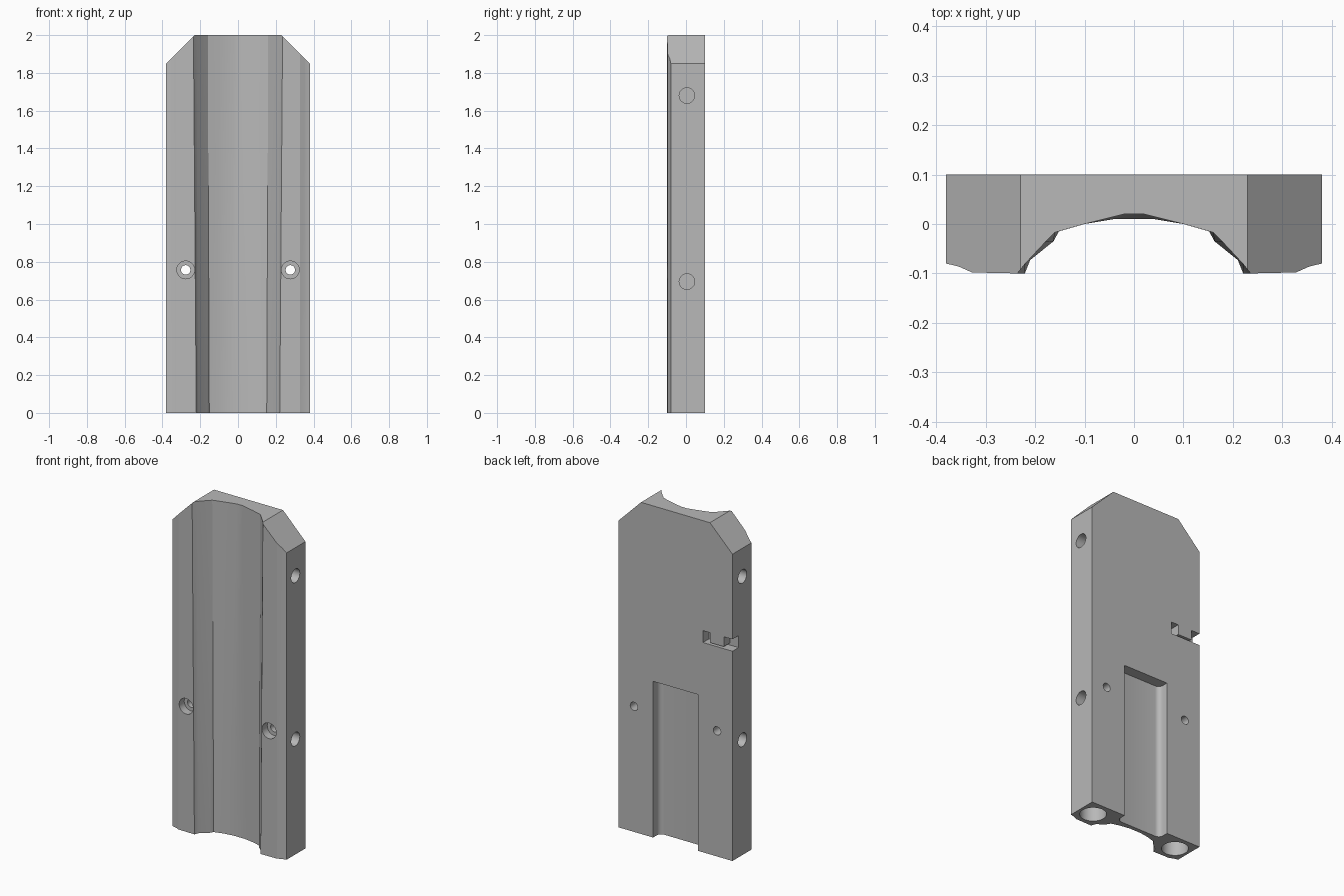
import bpy, bmesh, math
from mathutils import Matrix

if "Cube" in bpy.data.objects:
    bpy.data.objects.remove(bpy.data.objects["Cube"])

gray = bpy.data.materials.new("plain gray")
gray.use_nodes = True
color = (0.48, 0.48, 0.48, 1)
gray.diffuse_color = color
gray.node_tree.nodes["Principled BSDF"].inputs["Base Color"].default_value = color


def make(name, bm):
    bmesh.ops.recalc_face_normals(bm, faces=bm.faces)
    mesh = bpy.data.meshes.new(name)
    bm.to_mesh(mesh)
    bm.free()
    mesh.materials.append(gray)
    ob = bpy.data.objects.new(name, mesh)
    bpy.context.collection.objects.link(ob)
    return ob


def cut(cutter):
    """Subtract a cutter from the body, then discard the cutter."""
    cutter.hide_render = True
    mod = body.modifiers.new(cutter.name, 'BOOLEAN')
    mod.operation = 'DIFFERENCE'
    mod.solver = 'EXACT'
    mod.object = cutter
    bpy.context.view_layer.objects.active = body
    bpy.ops.object.modifier_apply(modifier=mod.name)
    bpy.data.objects.remove(cutter)


def cut_box(name, x, y, z, round_floor=0):
    bm = bmesh.new()
    bmesh.ops.create_cube(bm, size=1)
    for v in bm.verts:
        v.co = [lo if c < 0 else hi for c, (lo, hi) in zip(v.co, (x, y, z))]
    if round_floor:
        edges = [e for e in bm.edges if all(abs(v.co.y - y[0]) < 1e-4 for v in e.verts)
                 and abs(e.verts[0].co.z - e.verts[1].co.z) > 0.1]
        bmesh.ops.bevel(bm, geom=edges, offset=round_floor, segments=6,
                        profile=0.5, affect='EDGES')
    cut(make(name, bm))


def cut_hole(name, radius, depth, center, axis):
    bm = bmesh.new()
    turn = {'X': Matrix.Rotation(math.pi / 2, 4, 'Y'),
            'Y': Matrix.Rotation(math.pi / 2, 4, 'X'), 'Z': Matrix()}[axis]
    bmesh.ops.create_cone(bm, cap_ends=True, segments=40, radius1=radius, radius2=radius,
                          depth=depth, matrix=Matrix.Translation(center) @ turn)
    cut(make(name, bm))


# Body: grooved plate lofted from a narrower bottom section to a wider top one
outer = [(0.38, 0.1), (0.38, -0.08), (0.355, -0.086), (0.328, -0.098)]
groove_low = [(0.221, -0.1), (0.21, -0.073), (0.163, -0.035),
              (0.152, -0.015), (0.1, 0), (0.04, 0.01)]
groove_high = [(0.236, -0.1), (0.22, -0.08), (0.18, -0.037),
               (0.16, -0.017), (0.1, 0), (0.02, 0.02)]
bm = bmesh.new()
rings = []
for z, groove in ((0, groove_low), (2, groove_high)):
    half = outer + groove
    loop = half + [(-x, y) for x, y in reversed(half)]
    rings.append([bm.verts.new((x, y, z)) for x, y in loop])
    bm.faces.new(rings[-1])
count = len(rings[0])
for i in range(count):
    j = (i + 1) % count
    bm.faces.new((rings[0][i], rings[0][j], rings[1][j], rings[1][i]))
bmesh.ops.triangulate(bm, faces=[f for f in bm.faces if len(f.verts) == 4])
body = make("grooved_plate", bm)

for s in (-1, 1):
    # Sloped top corners
    bm = bmesh.new()
    front, back = ([bm.verts.new((s * x, y, z)) for x, z in
                    ((0.48, 1.75), (0.48, 2.1), (0.13, 2.1))] for y in (-0.3, 0.3))
    bm.faces.new(front)
    bm.faces.new(back)
    for i in range(3):
        j = (i + 1) % 3
        bm.faces.new((front[i], front[j], back[j], back[i]))
    cut(make("corner_cutter", bm))

    # Bores in the underside, cross holes in the sides, counterbored screw holes
    cut_hole("bottom_bore", 0.073, 0.8, (s * 0.29, 0, 0), 'Z')
    for z in (0.695, 1.68):
        cut_hole("side_hole", 0.041, 0.24, (s * 0.38, 0.005, z), 'X')
    cut_hole("screw_hole", 0.025, 0.6, (s * 0.277, 0, 0.757), 'Y')
    cut_hole("screw_head", 0.047, 0.1, (s * 0.277, -0.1, 0.757), 'Y')

# Back pocket with rounded floor corners
cut_box("back_pocket", (-0.15, 0.15), (0.035, 0.2), (-0.1, 0.942), 0.03)

# Back notch: two slots either side of a tongue, joined by a thin channel
low, high = 1.265, 1.337
cut_box("inner_slot", (-0.23, -0.183), (0.042, 0.2), (low, high))
cut_box("outer_slot", (-0.5, -0.322), (0.042, 0.2), (low, high))
cut_box("slot_channel", (-0.34, -0.2), (0.042, 0.2), (low, low + 0.012))

bpy.ops.object.select_all(action='DESELECT')
body.select_set(True)
bpy.context.view_layer.objects.active = body
bpy.ops.object.shade_smooth_by_angle(angle=math.radians(22))
